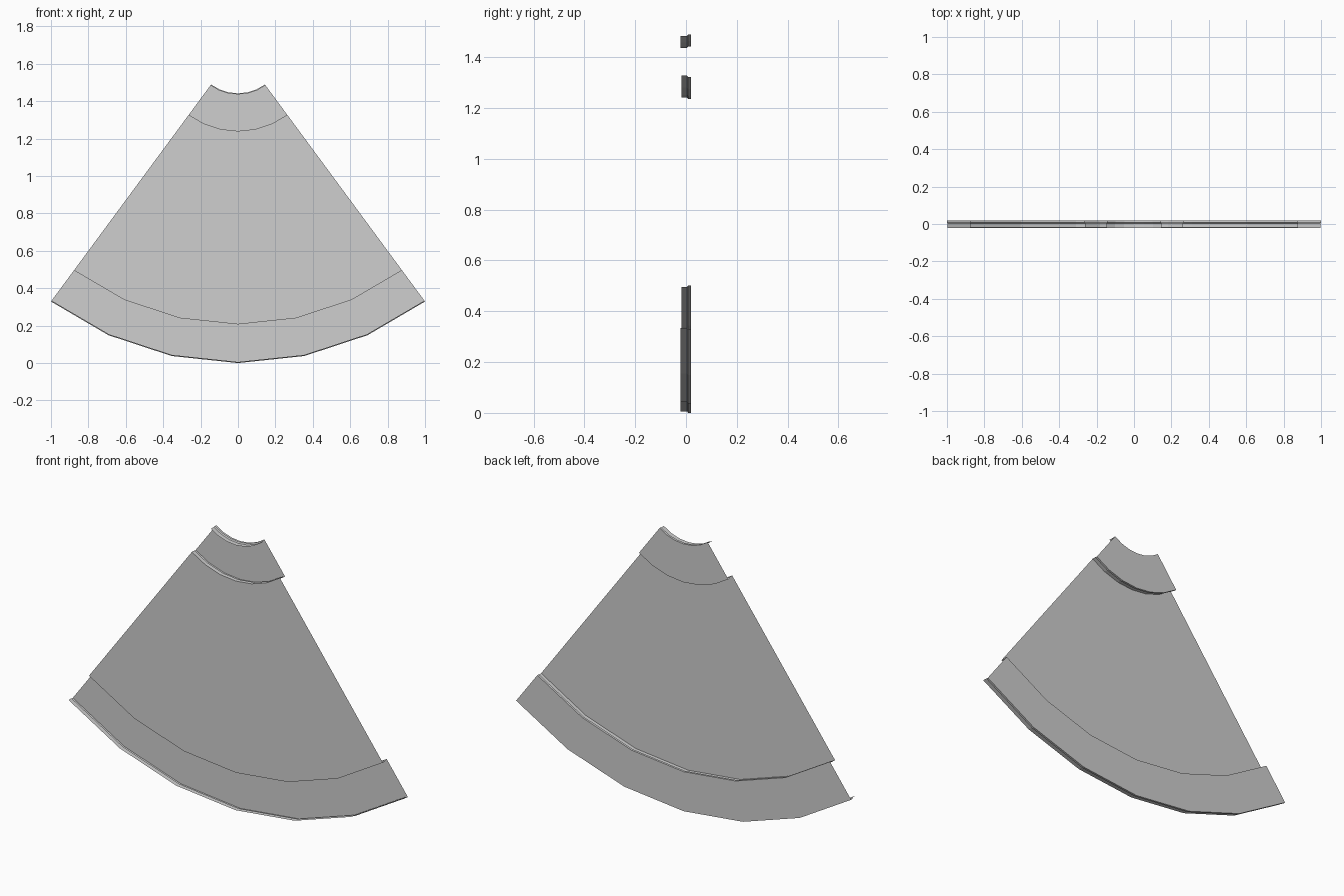
import bpy, bmesh, math

cube = bpy.data.objects.get("Cube")
if cube:
    bpy.data.objects.remove(cube, do_unlink=True)

OUTER = 1.684                  # outermost radius, also the height of the fan's apex
HALF = math.asin(1 / OUTER)    # half of the fan's opening angle
SEGMENTS = 6
BACK, LEDGE, STEP, FRONT, LIP = 0.02, 0.008, 0.004, -0.018, -0.021

grey = bpy.data.materials.new("plain grey")
grey.use_nodes = True
colour = (0.62, 0.62, 0.62, 1)
grey.diffuse_color = colour
grey.node_tree.nodes["Principled BSDF"].inputs["Base Color"].default_value = colour


def sweep(name, profile):
    """Sweep an open (radius, depth) profile through the fan angle as a thin sheet."""
    bm = bmesh.new()
    arcs = []
    for r, y in profile:
        angles = [HALF * (2 * j / SEGMENTS - 1) for j in range(SEGMENTS + 1)]
        arcs.append([bm.verts.new((r * math.sin(a), y, OUTER - r * math.cos(a)))
                     for a in angles])
    for near, far in zip(arcs, arcs[1:]):
        for j in range(SEGMENTS):
            bm.faces.new((near[j], far[j], far[j + 1], near[j + 1]))
    mesh = bpy.data.meshes.new(name)
    bm.to_mesh(mesh)
    bm.free()
    mesh.materials.append(grey)
    obj = bpy.data.objects.new(name, mesh)
    bpy.context.collection.objects.link(obj)


def riser(wall, edge, front):
    """Wall running from the front to the back, with a small ledge near the back."""
    return [(wall, front), (wall, STEP), (edge, LEDGE), (edge, BACK)]


# Recessed bands at the small and large ends, each with a forward lip
sweep("inner_band", riser(0.248, 0.242, LIP) + [(0.449, BACK)])
sweep("outer_band", [(1.471, BACK)] + riser(1.678, OUTER, LIP)[::-1])

# Raised middle panel with the risers that join it to both bands
sweep("middle_panel", riser(0.443, 0.449, FRONT)[::-1] + riser(1.477, 1.471, FRONT))
